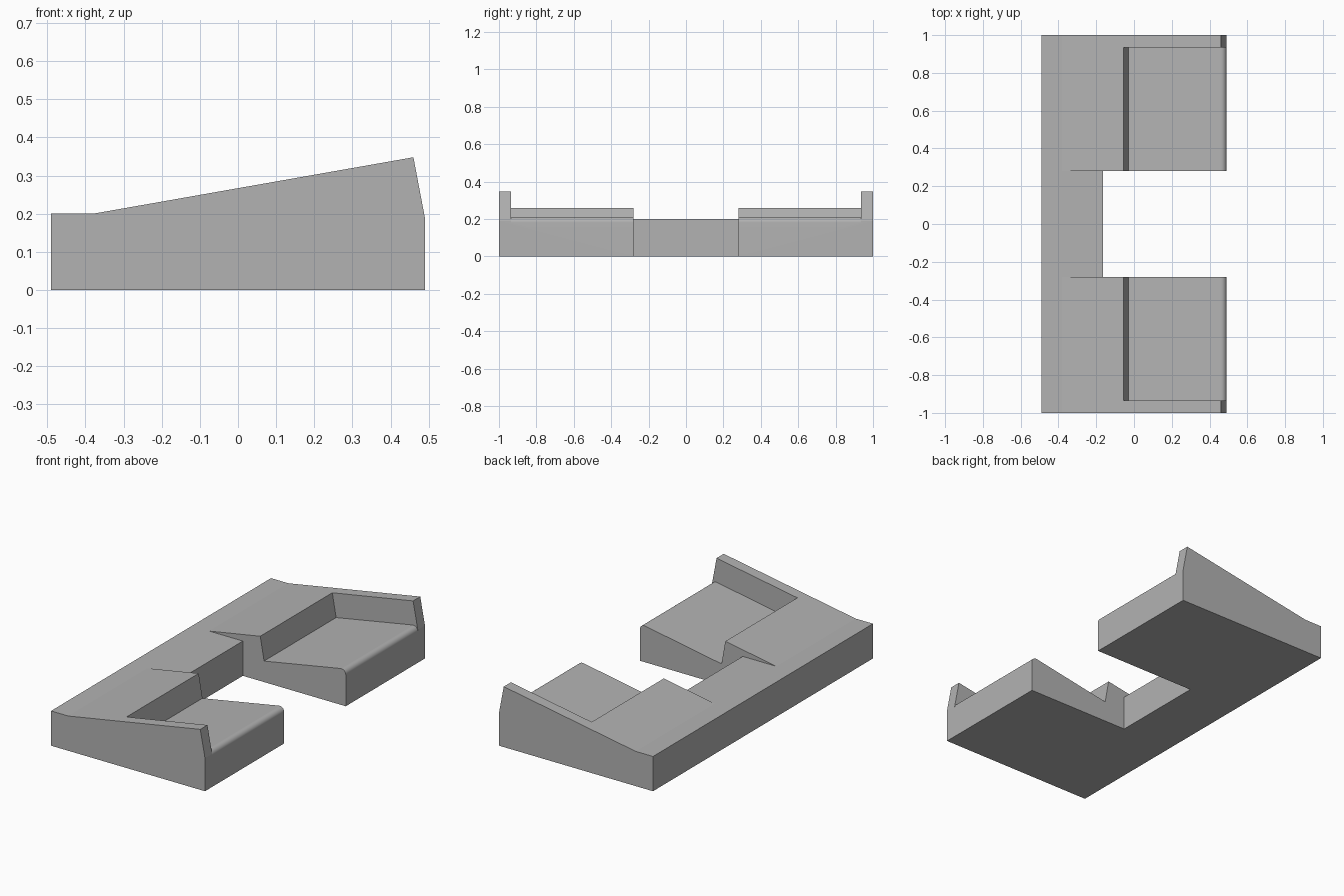
import bpy, bmesh, math

if "Cube" in bpy.data.objects:
    bpy.data.objects.remove(bpy.data.objects["Cube"])


def prism(name, profile, y0, y1):
    """Extrude an (x, z) profile along y."""
    bm = bmesh.new()
    face = bm.faces.new([bm.verts.new((x, y0, z)) for x, z in profile])
    ext = bmesh.ops.extrude_face_region(bm, geom=[face])
    moved = [v for v in ext["geom"] if isinstance(v, bmesh.types.BMVert)]
    bmesh.ops.translate(bm, verts=moved, vec=(0, y1 - y0, 0))
    bmesh.ops.recalc_face_normals(bm, faces=bm.faces)
    mesh = bpy.data.meshes.new(name)
    bm.to_mesh(mesh)
    bm.free()
    obj = bpy.data.objects.new(name, mesh)
    bpy.context.collection.objects.link(obj)
    return obj


def cut(target, cutter):
    """Subtract the cutter and remove it."""
    cutter.hide_render = True
    mod = target.modifiers.new("cut", "BOOLEAN")
    mod.operation = "DIFFERENCE"
    mod.solver = "EXACT"
    mod.object = cutter
    bpy.context.view_layer.objects.active = target
    bpy.ops.object.modifier_apply(modifier=mod.name)
    bpy.data.objects.remove(cutter)


# Wedge body with a flat rear ledge and a rising top
body = prism("wedge_body", [(-0.49, 0), (0.49, 0), (0.49, 0.19), (0.46, 0.348),
                            (-0.38, 0.2), (-0.49, 0.2)], -1, 1)

# Central gap, leaving a low bridge at the rear
cut(body, prism("gap_cutter", [(-0.38, 0.2), (-0.165, 0.2), (-0.165, -0.1),
                               (0.6, -0.1), (0.6, 0.5), (-0.38, 0.5)], -0.28, 0.28))

# Sloping recessed trays with a rounded front lip, open toward the gap
r, cx, cz = 0.028, 0.462, 0.181
lip = [(cx + r * math.cos(math.radians(a)), cz + r * math.sin(math.radians(a)))
       for a in range(0, 101, 5)]
tray = [(0.6, cz)] + lip + [(-0.03, 0.121), (-0.08, 0.401), (0.6, 0.401)]
for side in (-1, 1):
    cut(body, prism("tray_cutter", tray, side * 0.2, side * 0.935))

# One plain grey finish
grey = bpy.data.materials.new("grey")
grey.diffuse_color = (0.45, 0.45, 0.45, 1)
grey.use_nodes = True
grey.node_tree.nodes["Principled BSDF"].inputs["Base Color"].default_value = grey.diffuse_color
body.data.materials.clear()
body.data.materials.append(grey)

body.select_set(True)
bpy.context.view_layer.objects.active = body
bpy.ops.object.shade_smooth_by_angle(angle=math.radians(8))
